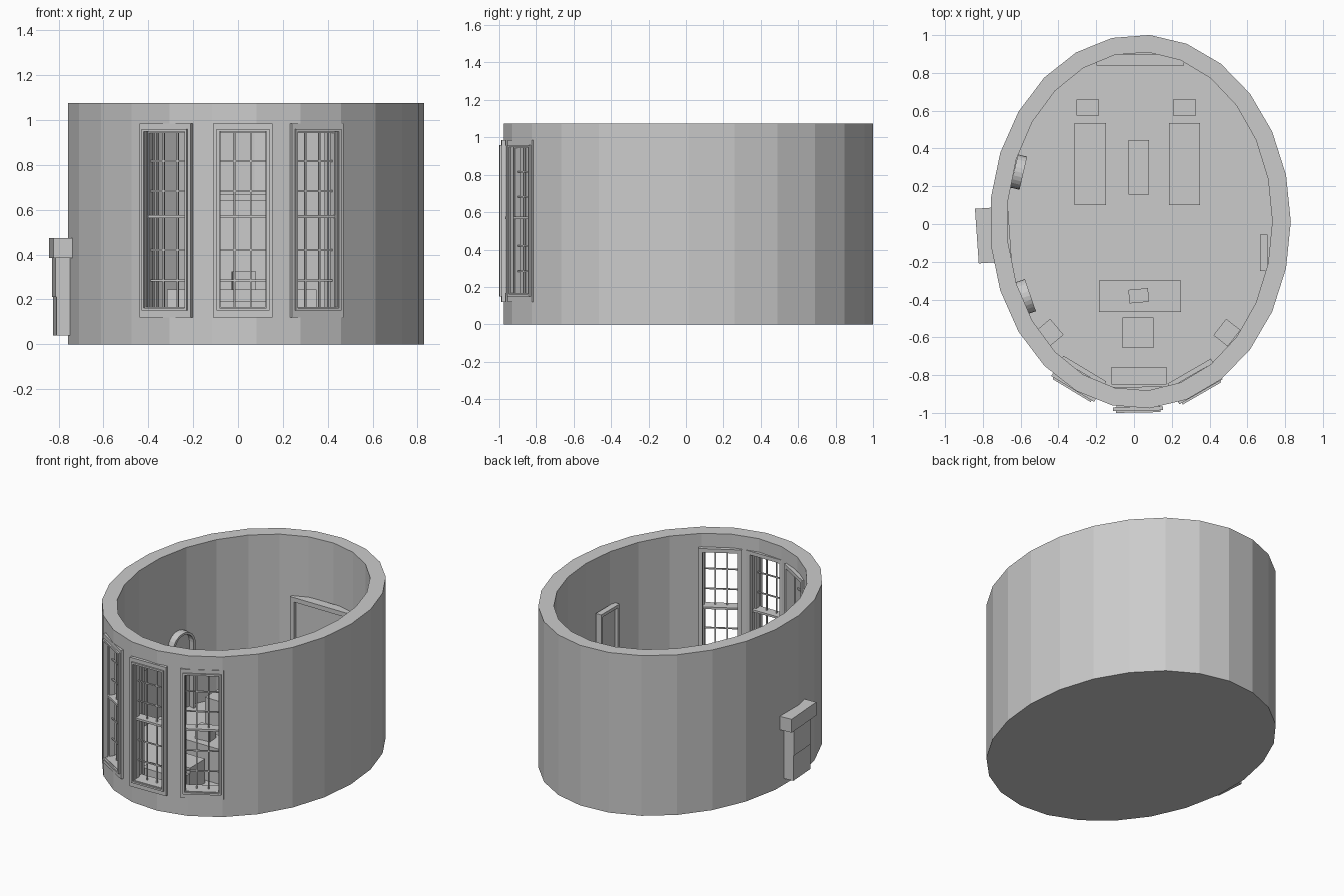
import bpy, bmesh
from math import sin, cos, pi, radians
from mathutils import Matrix, Vector

if "Cube" in bpy.data.objects:
    bpy.data.objects.remove(bpy.data.objects["Cube"])


def finish(bm, name, loc=(0, 0, 0), rot=0):
    bmesh.ops.recalc_face_normals(bm, faces=bm.faces)
    me = bpy.data.meshes.new(name)
    bm.to_mesh(me)
    bm.free()
    ob = bpy.data.objects.new(name, me)
    ob.location = loc
    ob.rotation_euler[2] = radians(rot)
    bpy.context.collection.objects.link(ob)
    return ob


def boxes(name, spans, loc=(0, 0, 0), rot=0):
    """One object from boxes given as (x0, x1, y0, y1, z0, z1)."""
    bm = bmesh.new()
    for x0, x1, y0, y1, z0, z1 in spans:
        m = Matrix.Translation(((x0 + x1) / 2, (y0 + y1) / 2, (z0 + z1) / 2)) \
            @ Matrix.Diagonal((x1 - x0, y1 - y0, z1 - z0, 1))
        bmesh.ops.create_cube(bm, size=1, matrix=m)
    return finish(bm, name, loc, rot)


def frame(w, z0, z1, b, y0, y1):
    """Four bars of a rectangular frame, b wide."""
    h = w / 2
    return [(-h, -h + b, y0, y1, z0, z1), (h - b, h, y0, y1, z0, z1),
            (-h + b, h - b, y0, y1, z0, z0 + b), (-h + b, h - b, y0, y1, z1 - b, z1)]


def oval(bm, cx, cy, rx, ry, z):
    return [bm.verts.new((cx + rx * cos(2 * pi * i / 25), cy + ry * sin(2 * pi * i / 25), z))
            for i in range(25)]


OUT, INN, H = (.033, .0125, .797, .99), (.03, .014, .702, .897), 1.075

# oval wall
bm = bmesh.new()
rings = [oval(bm, *OUT, 0), oval(bm, *OUT, H), oval(bm, *INN, H), oval(bm, *INN, 0)]
for k in range(4):
    a, b = rings[k], rings[(k + 1) % 4]
    for i in range(25):
        j = (i + 1) % 25
        bm.faces.new((a[i], a[j], b[j], b[i]))
wall = finish(bm, "wall")

# floor
bm = bmesh.new()
lo, hi = oval(bm, *INN, 0), oval(bm, *INN, .01)
bm.faces.new(lo)
bm.faces.new(hi)
for i in range(25):
    j = (i + 1) % 25
    bm.faces.new((lo[i], lo[j], hi[j], hi[i]))
finish(bm, "floor")

# three sash windows, with openings cut through the wall
for side, loc, rot in (("left", (-.33, -.882, 0), -31), ("middle", (.022, -.998, 0), 1),
                       ("right", (.36, -.897, 0), 30)):
    cut = boxes("cutter", [(-.115, .115, -.1, .25, .155, .955)], loc, rot)
    cut.hide_render = True
    mod = wall.modifiers.new("opening", 'BOOLEAN')
    mod.operation, mod.solver, mod.object = 'DIFFERENCE', 'EXACT', cut
    bpy.context.view_layer.objects.active = wall
    bpy.ops.object.modifier_apply(modifier=mod.name)
    bpy.data.objects.remove(cut)
    boxes(side + "_window_trim", frame(.265, .12, .985, .032, .01, .03)
          + frame(.235, .15, .96, .012, 0, .03)
          + frame(.265, .12, .985, .025, .11, .136), loc, rot)
    bars = frame(.23, .155, .955, .012, .04, .075)
    bars.append((-.115, .115, .03, .1, .563, .577))            # meeting rail
    bars.append((-.115, .115, .01, .11, .155, .167))           # sill
    for z in (.285, .42, .683, .817):
        bars.append((-.11, .11, .054, .062, z - .004, z + .004))
    for x in (-.036, .036):
        bars.append((x - .004, x + .004, .054, .062, .16, .95))
    boxes(side + "_window_sash", bars, loc, rot)

# fireplace passing through the left wall
boxes("mantel", [(-.085, .09, -.145, .145, .385, .475)], (-.747, -.058, 0), 4)
boxes("chimney_breast", [(-.075, .08, -.1, .1, .21, .385),
                         (-.07, .08, -.1, .1, .04, .21)], (-.747, -.058, 0), 4)


# arched niches on the left wall: raised arch ring and recessed back
def arch_outline(r, top):
    pts = [(-r, 0)]
    pts += [(-r * cos(pi * i / 12), top - r + r * sin(pi * i / 12)) for i in range(13)]
    return pts + [(r, 0)]


def arch(name, loc, rot):
    bm = bmesh.new()
    loops = []
    for r, top, y in ((.09, .54, .025), (.09, .54, -.025), (.075, .525, -.025), (.075, .525, .015)):
        loops.append([bm.verts.new((x, y, z)) for x, z in arch_outline(r, top)])
    for a, b in zip(loops, loops[1:]):
        for i in range(len(a) - 1):
            bm.faces.new((a[i], a[i + 1], b[i + 1], b[i]))
    bm.faces.new(loops[0])
    bm.faces.new(loops[-1])
    finish(bm, name, loc, rot)


arch("rear_niche", (-.61, .275, 0), 77)
arch("front_niche", (-.572, -.385, 0), 109)

# door on the right wall and broad frame on the back wall
boxes("side_door", frame(.195, 0, .72, .02, -.02, .02)
      + [(-.08, .08, 0, .02, .02, .7)], (.687, -.152, 0), -90)
boxes("back_panel", frame(.465, 0, .67, .03, 0, .06)
      + [(-.21, .21, .02, .05, .03, .64)], (.033, .838, 0))

# furniture, plain blocks
for side, x in (("left", -.2325), ("right", .267)):
    boxes(side + "_sofa", [(-.083, .083, .1, .535, 0, .245)], (x, 0, 0))
for side, x in (("left", -.245), ("right", .267)):
    boxes(side + "_side_chair", [(-.06, .06, .575, .66, 0, .2)], (x, 0, 0))
boxes("coffee_table", [(-.03, .08, .155, .445, 0, .12)])
boxes("desk", [(-.185, .25, -.465, -.3, 0, .245)])
boxes("desk_box", [(-.052, .052, -.036, .036, .245, .325)], (.025, -.38, 0), 5)
boxes("desk_chair", [(-.06, .103, -.657, -.495, 0, .17)])
boxes("credenza", [(-.12, .172, -.85, -.757, 0, .19)])
for side, x, rot in (("left", -.445, 40), ("right", .492, -38)):
    boxes(side + "_corner_chair", [(-.048, .048, -.055, .055, 0, .2)], (x, -.575, 0), rot)
